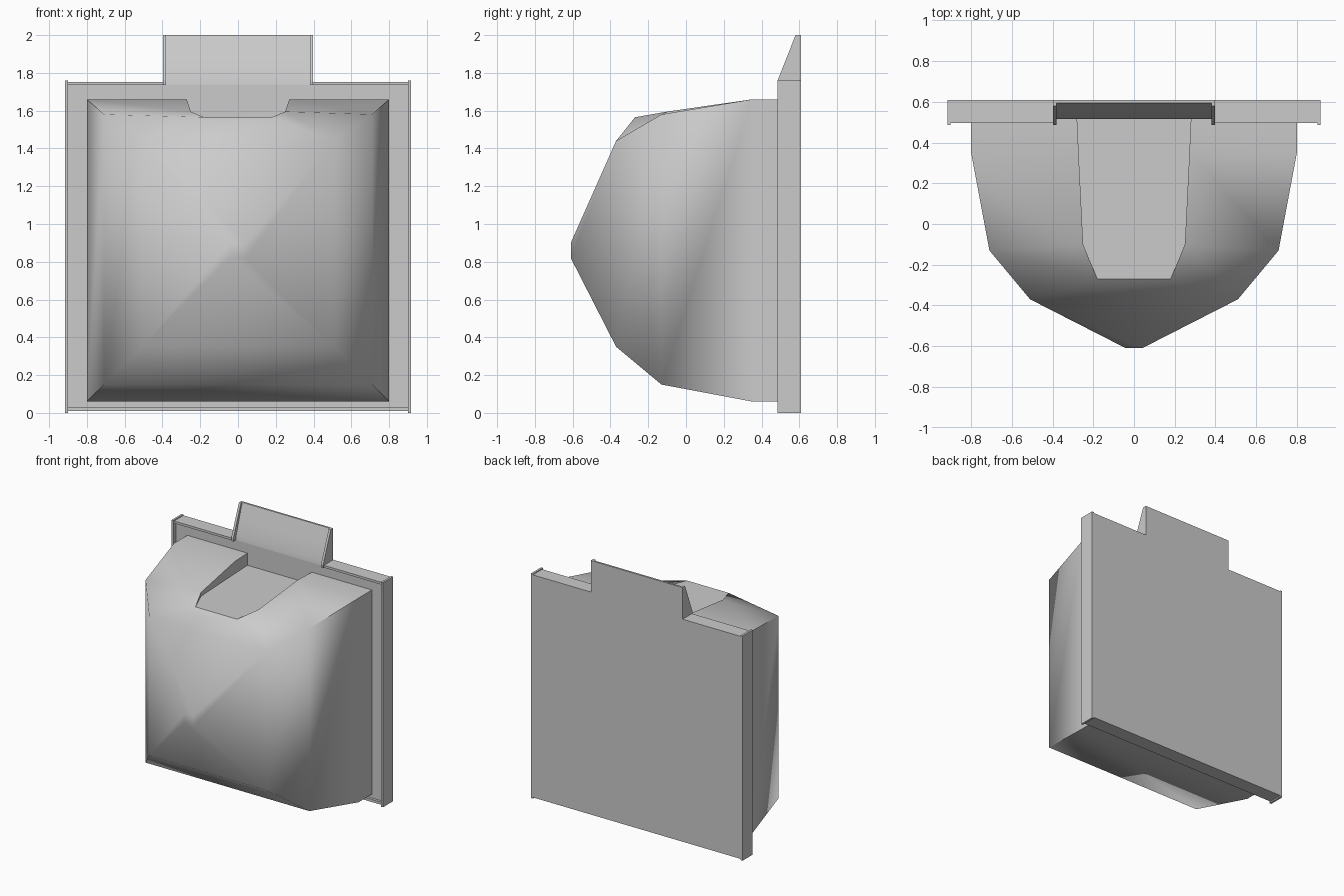
import bpy, bmesh

if "Cube" in bpy.data.objects:
    bpy.data.objects.remove(bpy.data.objects["Cube"])


def prism(name, profile, x0, x1, smooth=False):
    """Extrude a (y, z) profile along x."""
    bm = bmesh.new()
    a = [bm.verts.new((x0, y, z)) for y, z in profile]
    b = [bm.verts.new((x1, y, z)) for y, z in profile]
    n = len(profile)
    bm.faces.new(a)
    bm.faces.new(b)
    for i in range(n):
        j = (i + 1) % n
        bm.faces.new((a[i], a[j], b[j], b[i]))
    return finish(name, bm, 40 if smooth else None)


def finish(name, bm, angle=None):
    bmesh.ops.recalc_face_normals(bm, faces=bm.faces)
    me = bpy.data.meshes.new(name)
    bm.to_mesh(me)
    bm.free()
    ob = bpy.data.objects.new(name, me)
    bpy.context.collection.objects.link(ob)
    if angle:
        bpy.ops.object.select_all(action='DESELECT')
        ob.select_set(True)
        bpy.context.view_layer.objects.active = ob
        bpy.ops.object.shade_smooth_by_angle(angle=angle * 3.14159 / 180)
    return ob


def rect(y0, y1, z0, z1):
    return [(y0, z0), (y1, z0), (y1, z1), (y0, z1)]


BACK = 0.61
PANEL = 0.515

# Back panel and the sloping tab above it
prism("back_panel", rect(PANEL, BACK, 0.01, 1.735), -0.9, 0.9)
prism("top_tab", [(BACK, 1.735), (PANEL, 1.735), (PANEL + 0.005, 1.77), (0.555, 1.88),
                  (0.595, 2.0), (BACK, 2.0)], -0.382, 0.382, smooth=True)

# Raised rim around the panel, with cheeks beside the tab
prism("bottom_rim", rect(0.495, BACK, 0.01, 0.03), -0.9, 0.9)
cheek = [(BACK, 1.735), (0.485, 1.735), (0.485, 1.76), (0.58, 2.0), (BACK, 2.0)]
for side, s in (("left", -1), ("right", 1)):
    prism(side + "_rim", rect(0.485, BACK, 0, 1.76), s * 0.9, s * 0.917)
    prism(side + "_top_rim", rect(0.495, BACK, 1.735, 1.753), s * 0.39, s * 0.9)
    prism(side + "_tab_cheek", cheek, s * 0.38, s * 0.398)

# Domed body: rings of (y, half width, bottom, top) plus pocket lip points
rings = [(0.53, 0.8, 0.06, 1.66), (0.35, 0.8, 0.06, 1.66),
         (-0.13, 0.71, 0.15, 1.58), (-0.37, 0.51, 0.35, 1.44)]
lips = [(0.28, 0.53, 1.66), (0.272, 0.35, 1.66), (0.25, -0.10, 1.595), (0.18, -0.27, 1.565)]
FLOOR = 1.565
bm = bmesh.new()


def mirrored(points):
    full = points + [(-x, y, z) for x, y, z in reversed(points)]
    return [bm.verts.new(p) for p in full]


R = [mirrored([lip, (w, y, top), (w, y, bot)])
     for (y, w, bot, top), lip in zip(rings, lips)]
for a, b in zip(R, R[1:]):
    for i in range(5):
        bm.faces.new((a[i], a[i + 1], b[i + 1], b[i]))

# Nose of the dome
bm.faces.new((R[3][0], R[3][1], R[3][4], R[3][5]))
nose = mirrored([(0.04, -0.61, 0.90), (0.04, -0.61, 0.82)])
last = R[3][1:5]
for i in range(4):
    j = (i + 1) % 4
    bm.faces.new((last[i], last[j], nose[j], nose[i]))
bm.faces.new(nose)

# Pocket cut into the top: floor and upright walls
F = mirrored([(x, y, FLOOR) for x, y, z in lips[:3]])
pocket = [bm.faces.new(F[:3] + [R[3][0], R[3][5]] + F[3:])]
for c, f in ((0, F[:3]), (5, F[:2:-1])):
    for k in range(2):
        pocket.append(bm.faces.new((R[k][c], R[k + 1][c], f[k + 1], f[k])))
    pocket.append(bm.faces.new((R[2][c], R[3][c], f[2])))
bm.faces.new(R[0] + [F[5], F[0]])
bm.faces.index_update()
flat = [f.index for f in pocket]
body = finish("domed_body", bm, 75)
for i in flat:
    body.data.polygons[i].use_smooth = False
